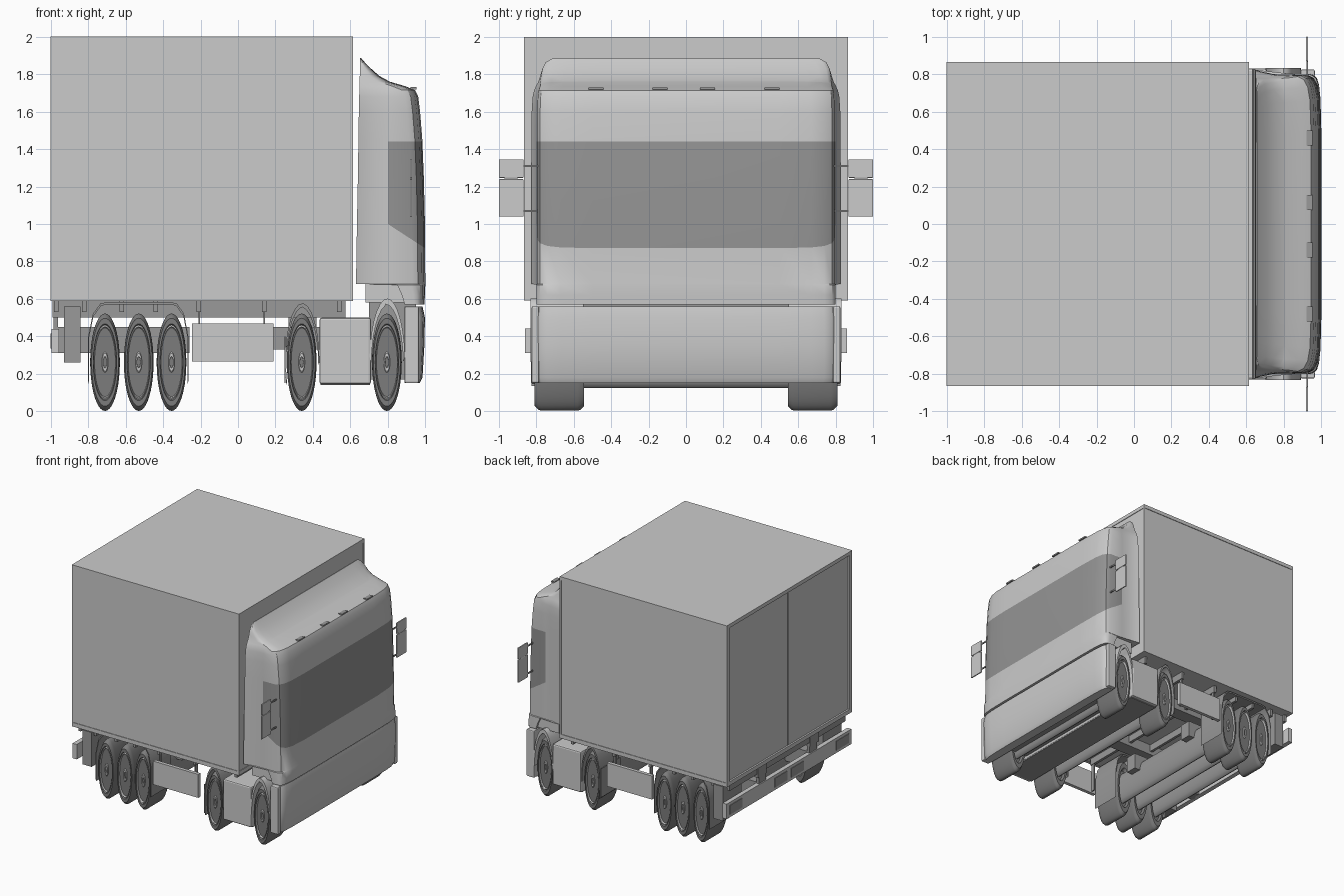
import bpy, bmesh, math
from mathutils import Vector


def material(name, v):
    m = bpy.data.materials.new(name)
    m.diffuse_color = (v, v, v, 1)
    return m


GLASS = material("dark_glass", 0.3)
RUBBER = material("rubber", 0.2)
DARK = material("dark_frame", 0.32)


def finish(bm, name, mat=None, smooth=False):
    bmesh.ops.recalc_face_normals(bm, faces=bm.faces[:])
    me = bpy.data.meshes.new(name)
    bm.to_mesh(me)
    bm.free()
    ob = bpy.data.objects.new(name, me)
    bpy.context.collection.objects.link(ob)
    if mat:
        me.materials.append(mat)
    if smooth:
        bpy.ops.object.select_all(action='DESELECT')
        bpy.context.view_layer.objects.active = ob
        ob.select_set(True)
        bpy.ops.object.shade_smooth_by_angle(angle=math.radians(32))
    return ob


def loft_bm(rings):
    bm = bmesh.new()
    vs = [[bm.verts.new(p) for p in r] for r in rings]
    n = len(rings[0])
    for a, b in zip(vs, vs[1:]):
        for i in range(n):
            j = (i + 1) % n
            bm.faces.new((a[i], a[j], b[j], b[i]))
    bm.faces.new(vs[0])
    bm.faces.new(vs[-1])
    return bm


def box(name, x, y, z, mat=None, bevel=0):
    bm = loft_bm([[(x[0], y[0], h), (x[1], y[0], h), (x[1], y[1], h), (x[0], y[1], h)] for h in z])
    if bevel:
        bmesh.ops.bevel(bm, geom=bm.edges[:], offset=bevel, segments=2, profile=0.5, affect='EDGES')
    return finish(bm, name, mat)


def pair(name, x, y, z, mat=None, bevel=0):
    for s, tag in ((1, "left"), (-1, "right")):
        box(f"{name}_{tag}", x, sorted((s * y[0], s * y[1])), z, mat, bevel)


def lathe(name, profile, cx, cz, s, mat=None, n=40):
    # revolve (y, radius) about the axle; the truck is squeezed lengthwise
    rings = [[(cx + 0.305 * r * math.cos(math.tau * i / n), s * y, cz + r * math.sin(math.tau * i / n))
              for i in range(n)] for y, r in profile]
    return finish(loft_bm(rings), name, mat, True)


def strip(name, path, y, t=0.012, mat=None):
    # bent sheet following an x-z path, with inner copy pulled to the path's centre
    cx = sum(p[0] for p in path) / len(path)
    inner = [(x + (0.3 * t if x < cx else -0.3 * t), z - t) for x, z in path]
    loop = path + inner[::-1]
    for s, tag in ((1, "left"), (-1, "right")):
        finish(loft_bm([[(px, s * h, pz) for px, pz in loop] for h in y]), f"{name}_{tag}", mat, True)


def plan(z, xb, xf, w, flare=0.0):
    # horizontal outline of the cab: flat nose, rounded corners, flared tail
    k = min(1, (xf - xb) / 0.2)
    half = [(xb, w + flare), (xb + 0.03 * k, w + flare * 0.6), (xb + 0.1 * k, w), (xf - 0.07 * k, w - 0.005),
            (xf - 0.04 * k, w - 0.02), (xf - 0.018 * k, w - 0.06), (xf - 0.006 * k, w - 0.13), (xf, w - 0.3)]
    return [(x, y, z) for x, y in half] + [(x, -y, z) for x, y in half[::-1]]


# cab shell with concave roof fairing
cab = loft_bm([plan(*r) for r in (
    (0.57, 0.89, 0.995, 0.80), (0.62, 0.875, 0.998, 0.80), (0.675, 0.85, 1.0, 0.80),
    (0.68, 0.63, 1.0, 0.80, 0.025), (1.0, 0.635, 0.998, 0.80, 0.025), (1.25, 0.64, 0.992, 0.80, 0.025),
    (1.45, 0.643, 0.984, 0.80, 0.025), (1.6, 0.645, 0.972, 0.80, 0.025), (1.68, 0.647, 0.962, 0.797, 0.023),
    (1.715, 0.648, 0.945, 0.792, 0.02), (1.735, 0.648, 0.895, 0.785, 0.018), (1.76, 0.649, 0.81, 0.78, 0.01),
    (1.79, 0.65, 0.755, 0.775, 0.005), (1.83, 0.65, 0.71, 0.768), (1.865, 0.65, 0.675, 0.75),
    (1.885, 0.65, 0.658, 0.715))])
# windows cut into the shell as one wrap-around band
slope = Vector((0.65, 0, 1))
for co, no in (((0, 0, 1.44), Vector((0, 0, 1))), ((0.8, 0, 0), Vector((1, 0, 0))), ((1, 0, 0.87), slope)):
    bmesh.ops.bisect_plane(cab, geom=cab.verts[:] + cab.edges[:] + cab.faces[:], dist=1e-5, plane_co=co, plane_no=no)
for f in cab.faces:
    c = f.calc_center_median()
    if c.x > 0.8 and c.z < 1.44 and (c - Vector((1, 0, 0.87))).dot(slope) > 0:
        f.material_index = 1
cab_ob = finish(cab, "cab", material("cab_grey", 0.8), True)
cab_ob.data.materials.append(GLASS)

# bumper, lower cab and underfloor
finish(loft_bm([plan(*r) for r in ((0.15, 0.89, 0.97, 0.79), (0.18, 0.89, 0.985, 0.80), (0.35, 0.89, 0.995, 0.80),
                                   (0.50, 0.89, 0.998, 0.80), (0.56, 0.89, 0.985, 0.795))]),
       "bumper", None, True)
pair("bumper_side", (0.89, 0.965), (0.785, 0.825), (0.15, 0.56), None, 0.008)
box("cab_lower", (0.68, 0.9), (-0.78, 0.78), (0.58, 0.69))
box("underfloor", (0.7, 0.95), (-0.55, 0.55), (0.17, 0.6), DARK)
box("side_tank", (0.435, 0.71), (-0.83, 0.83), (0.145, 0.5), None, 0.012)
box("tank_floor", (0.44, 0.705), (-0.8, 0.8), (0.14, 0.15), DARK)
for i, y in enumerate((-0.48, -0.14, 0.115, 0.46)):
    box(f"roof_light_{i}", (0.92, 0.953), (y - 0.04, y + 0.04), (1.718, 1.731), DARK)

# mirrors
pair("mirror_upper", (0.918, 0.93), (0.868, 1.0), (1.247, 1.345), None, 0.004)
pair("mirror_lower", (0.918, 0.93), (0.868, 1.0), (1.04, 1.24), None, 0.004)
pair("mirror_link", (0.919, 0.927), (0.9, 0.97), (1.23, 1.26))
for z in (1.07, 1.31):
    pair("mirror_arm", (0.92, 0.928), (0.78, 0.88), (z - 0.006, z + 0.006), DARK)

# wheels and axles
TYRE = [(0.57, 0.17), (0.545, 0.19), (0.545, 0.235), (0.565, 0.255), (0.58, 0.26), (0.775, 0.26), (0.79, 0.255),
        (0.81, 0.235), (0.81, 0.205), (0.795, 0.195)]
RIM = [(0.575, 0.19), (0.8, 0.198), (0.805, 0.19), (0.79, 0.18), (0.765, 0.17), (0.765, 0.075), (0.775, 0.06)]
HUB = [(0.75, 0.055), (0.8, 0.055), (0.805, 0.048), (0.805, 0.03), (0.795, 0.028)]
for i, cx in enumerate((-0.71, -0.53, -0.355, 0.34, 0.795)):
    for s, tag in ((1, "left"), (-1, "right")):
        lathe(f"tyre_{i}_{tag}", TYRE, cx, 0.262, s, RUBBER)
        lathe(f"rim_{i}_{tag}", RIM, cx, 0.262, s)
        lathe(f"hub_{i}_{tag}", HUB, cx, 0.262, s)
    lathe(f"axle_{i}", [(-0.6, 0.14), (0.6, 0.14)], cx, 0.262, 1, DARK, 20)

# wheel arches and mudguards


def arc(cx, rx, rz, a0, a1, n=14):
    return [(cx + rx * math.cos(math.radians(a0 + (a1 - a0) * i / n)),
             0.262 + rz * math.sin(math.radians(a0 + (a1 - a0) * i / n))) for i in range(n + 1)]


strip("front_arch", arc(0.797, 0.095, 0.34, 175, 5), (0.55, 0.832), 0.03)
strip("drive_arch", arc(0.343, 0.092, 0.315, 200, 0), (0.55, 0.825), 0.02, DARK)
strip("trailer_mudguard", [(-0.8, 0.16), (-0.8, 0.4), (-0.775, 0.52), (-0.735, 0.575), (-0.70, 0.583),
                           (-0.36, 0.583), (-0.325, 0.575), (-0.288, 0.52), (-0.265, 0.4), (-0.265, 0.16)],
      (0.55, 0.82), 0.012, DARK)
pair("drive_mudflap", (0.247, 0.253), (0.55, 0.82), (0.15, 0.4), DARK)

# container with edge rails and framed rear doors
box("container", (-0.985, 0.61), (-0.86, 0.86), (0.592, 1.995))
for name, z in (("top_rail", (1.968, 2.0)), ("bottom_rail", (0.59, 0.625))):
    pair(name, (-1, 0.615), (0.84, 0.865), z)
    box(name + "_rear", (-1, -0.97), (-0.865, 0.865), z)
    box(name + "_front", (0.6, 0.615), (-0.865, 0.865), z)
box("container_roof", (-1, 0.615), (-0.865, 0.865), (1.985, 2.0))
pair("rear_post", (-1, -0.985), (0.83, 0.865), (0.59, 2.0))
pair("front_post", (0.6, 0.615), (0.85, 0.865), (0.59, 2.0))
box("door_seam", (-0.988, -0.98), (-0.006, 0.006), (0.62, 1.97), DARK)

# chassis
pair("trailer_rail", (-0.99, 0.575), (0.3, 0.42), (0.5, 0.592), DARK)
pair("lower_rail", (-0.97, -0.26), (0.3, 0.4), (0.31, 0.45), DARK)
pair("tractor_rail", (0.17, 0.6), (0.2, 0.32), (0.33, 0.45), DARK)
box("coupling_plate", (0.27, 0.42), (-0.3, 0.3), (0.45, 0.5), DARK)
for i, x in enumerate((-0.97, -0.82, -0.62, -0.44, -0.21, 0.14, 0.54)):
    box(f"cross_member_{i}", (x - 0.012, x + 0.012), (-0.8, 0.8), (0.53, 0.592), DARK)

# side guards between the axles
pair("side_guard", (-0.245, 0.19), (0.79, 0.82), (0.265, 0.47))
for x in (-0.207, 0.14):
    pair("guard_hanger", (x - 0.005, x + 0.005), (0.76, 0.79), (0.28, 0.592), DARK)

# rear bumper and lamps
box("rear_bumper", (-0.995, -0.955), (-0.86, 0.86), (0.31, 0.44))
for y in (0.62, 0.0):
    pair("rear_lamp", (-1, -0.99), (y + 0.03, y + 0.2), (0.335, 0.415), DARK)
pair("bumper_hanger", (-0.985, -0.96), (0.3, 0.4), (0.42, 0.55), DARK)
pair("rear_side_panel", (-0.93, -0.84), (0.56, 0.82), (0.26, 0.56), DARK)
